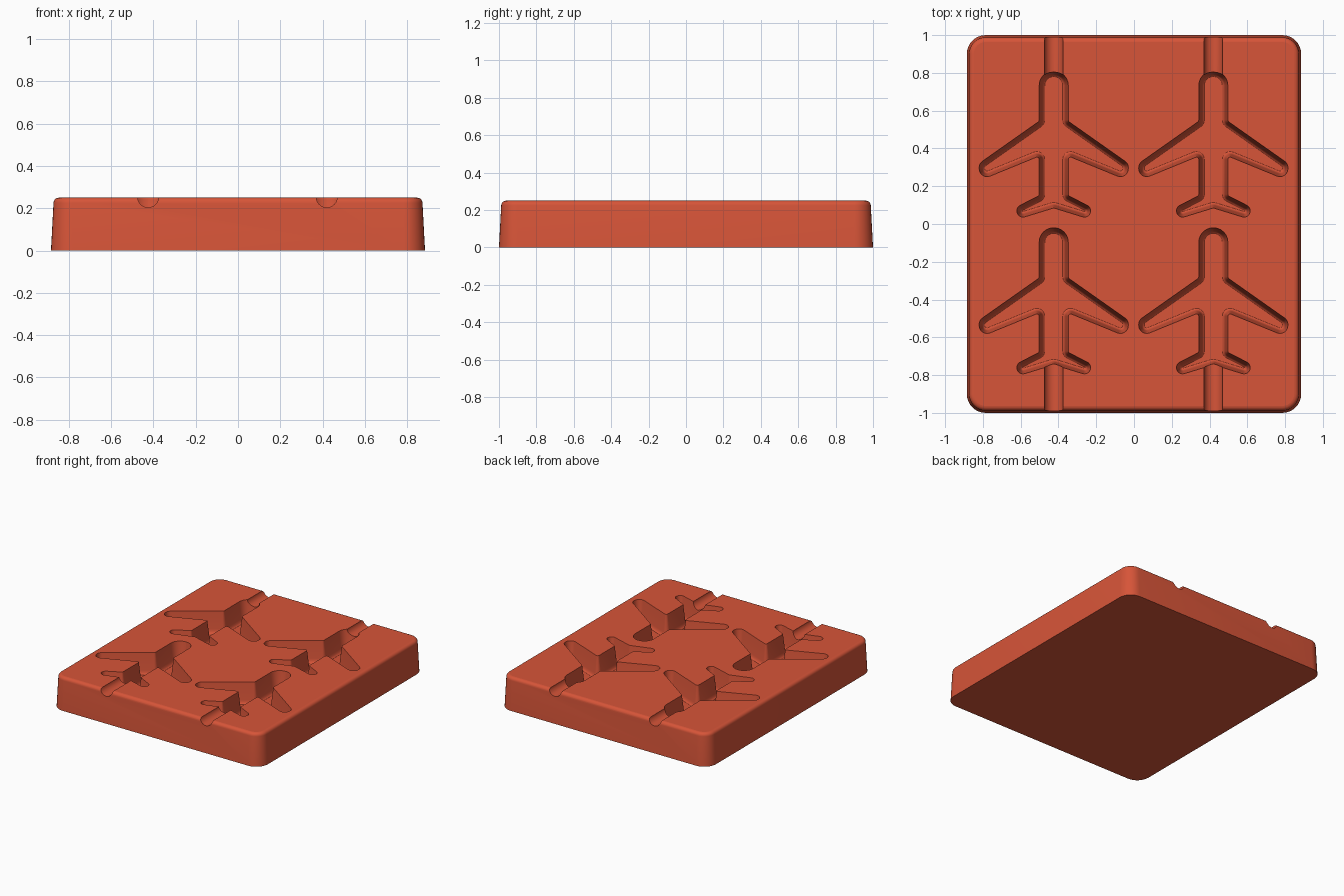
import bpy
import bmesh
from math import pi, radians, sin, cos, tan
from mathutils import Vector, Matrix

cube = bpy.data.objects.get("Cube")
if cube:
    bpy.data.objects.remove(cube, do_unlink=True)

red = bpy.data.materials.new("brick red")
red.use_nodes = True
colour = (0.68, 0.09, 0.04, 1)
red.diffuse_color = colour
red.node_tree.nodes["Principled BSDF"].inputs["Base Color"].default_value = colour


def rounded(corners, inset, steps):
    """Inset a counter-clockwise outline of (x, y, radius) and round its corners."""
    result = []
    for i, (x, y, radius) in enumerate(corners):
        p = Vector((x, y))
        before = (p - Vector(corners[i - 1][:2])).normalized()
        after = (Vector(corners[(i + 1) % len(corners)][:2]) - p).normalized()
        turn = -before.angle_signed(after)      # positive on convex corners
        side = 1 if turn > 0 else -1
        normal = Vector((-before.y, before.x))
        p = p + inset * (normal + before * -tan(turn / 2))
        r = max(radius - side * inset, 0.001)
        start = p - before * (r * tan(abs(turn) / 2))
        centre = start + normal * side * r
        for k in range(steps + 1):
            spoke = Matrix.Rotation(turn * k / steps, 2) @ (start - centre)
            result.append(centre + spoke)
    return result


def loft(name, corners, layers, steps=6):
    """Stack inset copies of an outline, from bottom to top, into a closed solid."""
    bm = bmesh.new()
    rings = [[bm.verts.new((p.x, p.y, z)) for p in rounded(corners, d, steps)]
             for z, d in layers]
    for low, high in zip(rings, rings[1:]):
        for i in range(len(low)):
            j = (i + 1) % len(low)
            bm.faces.new((low[i], low[j], high[j], high[i]))
    bm.faces.new(rings[0][::-1])
    bm.faces.new(rings[-1])
    bmesh.ops.recalc_face_normals(bm, faces=bm.faces)
    mesh = bpy.data.meshes.new(name)
    bm.to_mesh(mesh)
    bm.free()
    mesh.materials.append(red)
    obj = bpy.data.objects.new(name, mesh)
    bpy.context.collection.objects.link(obj)
    return obj


# Tray block with drafted sides and a rounded top edge
TOP, FILLET = 0.25, 0.025
block = [(0.885, -1, 0.1), (0.885, 1, 0.1), (-0.885, 1, 0.1), (-0.885, -1, 0.1)]
layers = [(0, 0)]
for k in range(6):
    a = pi / 2 * k / 5
    layers.append((TOP - FILLET * (1 - sin(a)), 0.012 + FILLET * (1 - cos(a))))
tray = loft("mould_tray", block, layers, 8)

# Aeroplane outline: right half from tail to nose, mirrored
half = [(0.195, 0.025, 0.032), (0.195, 0.09, 0.032), (0.077, 0.15, 0.012),
        (0.077, 0.36, 0.012), (0.395, 0.23, 0.042), (0.395, 0.32, 0.042),
        (0.077, 0.544, 0.015), (0.077, 0.81, 0.076)]
outline = [(0, 0.085, 0.02)] + half + [(-x, y, r) for x, y, r in reversed(half)]
cavity = [(0.09, 0.03), (0.094, 0.024), (0.105, 0.018), (0.12, 0.015),
          (TOP, 0), (0.3, 0)]

cutters = []
for x in (-0.425, 0.42):
    for y in (0, -0.83):
        plane = loft("plane_cutter", outline, cavity)
        plane.location = (x, y, 0)
        cutters.append(plane)
    # Half-round channels from the outer edges to the nose and the tail
    for y0, y1 in ((0.77, 1.1), (-1.1, -0.72)):
        bpy.ops.mesh.primitive_cylinder_add(
            vertices=32, radius=0.05, depth=y1 - y0,
            location=(x, (y0 + y1) / 2, TOP + 0.004), rotation=(pi / 2, 0, 0))
        channel = bpy.context.object
        channel.name = "channel_cutter"
        channel.data.materials.append(red)
        cutters.append(channel)

# Carve the cavities and channels
bpy.ops.object.select_all(action='DESELECT')
tray.select_set(True)
bpy.context.view_layer.objects.active = tray
for cutter in cutters:
    cutter.hide_render = True
    cut = tray.modifiers.new("carve", 'BOOLEAN')
    cut.operation = 'DIFFERENCE'
    cut.solver = 'EXACT'
    cut.object = cutter
    bpy.ops.object.modifier_apply(modifier=cut.name)
for cutter in cutters:
    bpy.data.objects.remove(cutter, do_unlink=True)

# Smooth the rounded walls, keep level faces flat
bpy.ops.object.shade_smooth_by_angle(angle=radians(32))
for face in tray.data.polygons:
    if abs(face.normal.z) > 0.999:
        face.use_smooth = False
